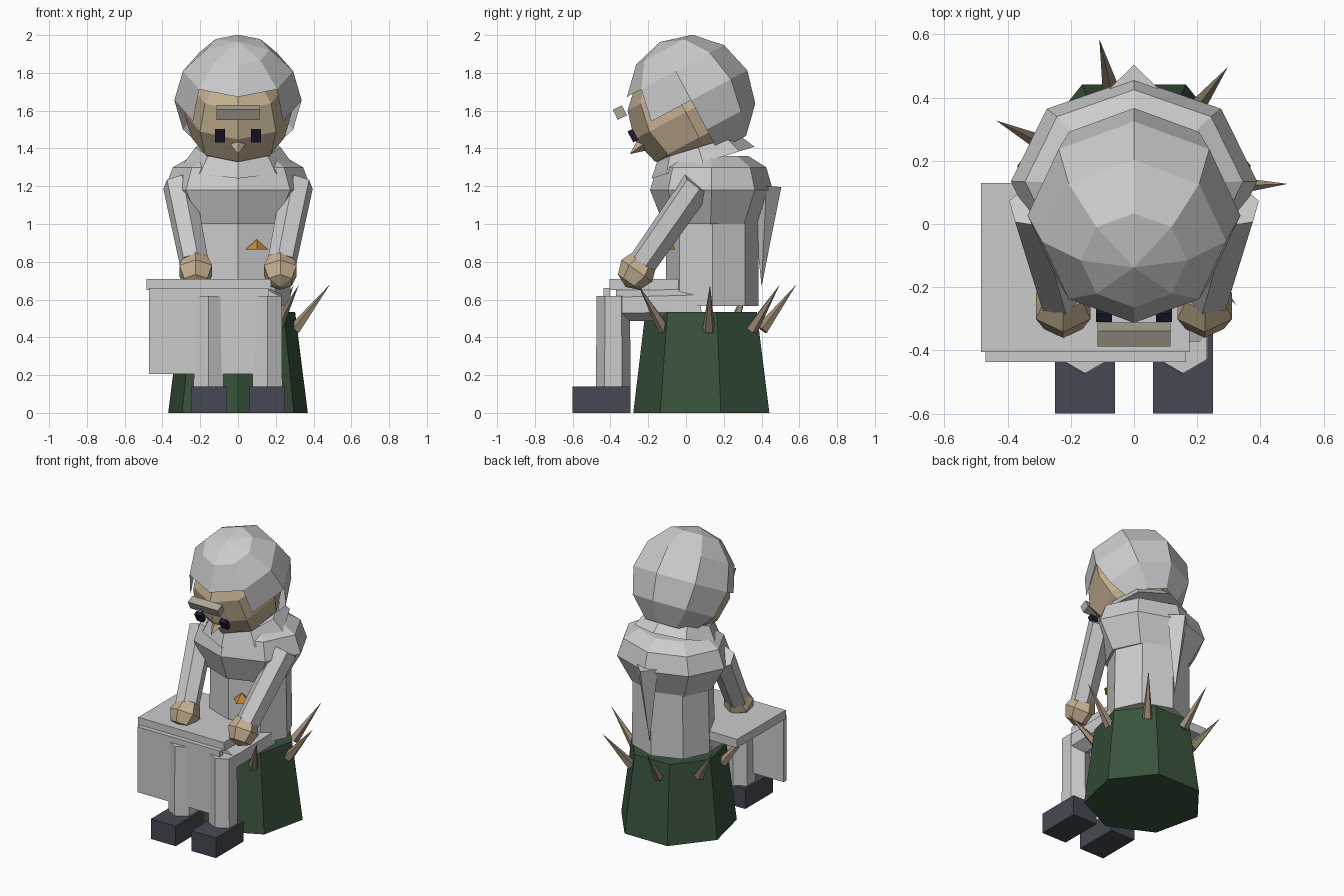
import bpy, bmesh, math
from mathutils import Vector, Matrix

if "Cube" in bpy.data.objects:
    bpy.data.objects.remove(bpy.data.objects["Cube"])

def mat(name, rgb):
    m = bpy.data.materials.new(name)
    m.diffuse_color = (*rgb, 1)
    m.use_nodes = True
    m.node_tree.nodes["Principled BSDF"].inputs["Base Color"].default_value = m.diffuse_color
    return m

GREEN = mat("moss", (0.04, 0.085, 0.045))
SKIN = mat("skin", (0.56, 0.44, 0.29))
THORN = mat("thorn", (0.33, 0.26, 0.18))
BROW = mat("brow", (0.42, 0.38, 0.31))
DARK = mat("eye", (0.012, 0.012, 0.03))
SHOE = mat("shoe", (0.06, 0.066, 0.085))
ORANGE = mat("orange", (0.55, 0.25, 0.04))

def finish(bm, name, m=None):
    bmesh.ops.recalc_face_normals(bm, faces=bm.faces)
    me = bpy.data.meshes.new(name)
    bm.to_mesh(me)
    bm.free()
    ob = bpy.data.objects.new(name, me)
    bpy.context.collection.objects.link(ob)
    if m:
        me.materials.append(m)
    return ob

def stack(name, n, rings, m=None):
    """Stacked n-sided rings (centre y, z, rx, ry), one corner at the front."""
    bm = bmesh.new()
    loops = []
    for cy, z, rx, ry in rings:
        loops.append([bm.verts.new((rx * math.sin(2 * math.pi * i / n),
                                    cy - ry * math.cos(2 * math.pi * i / n), z)) for i in range(n)])
    for a, b in zip(loops, loops[1:]):
        for i in range(n):
            j = (i + 1) % n
            bm.faces.new((a[i], a[j], b[j], b[i]))
    bm.faces.new(loops[0])
    bm.faces.new(loops[-1])
    return finish(bm, name, m)

def rod(name, p0, p1, r0, r1, n, m=None):
    """Tapered n-sided rod between two points."""
    p0, p1 = Vector(p0), Vector(p1)
    d = p1 - p0
    M = Matrix.Translation((p0 + p1) / 2) @ d.to_track_quat('Z', 'Y').to_matrix().to_4x4()
    bm = bmesh.new()
    bmesh.ops.create_cone(bm, cap_ends=True, segments=n, radius1=r0, radius2=r1,
                          depth=d.length, matrix=M)
    bmesh.ops.remove_doubles(bm, verts=bm.verts, dist=1e-5)
    return finish(bm, name, m)

def box(name, lo, hi, m=None, tilt=0):
    lo, hi = Vector(lo), Vector(hi)
    M = (Matrix.Translation((lo + hi) / 2) @ Matrix.Rotation(math.radians(tilt), 4, 'X')
         @ Matrix.Diagonal((*(hi - lo), 1)))
    bm = bmesh.new()
    bmesh.ops.create_cube(bm, size=1, matrix=M)
    return finish(bm, name, m)

def ball(name, c, size, seg, rings, tilt, m=None, keep=None):
    """Low-poly sphere, optionally keeping only some faces."""
    bm = bmesh.new()
    bmesh.ops.create_uvsphere(bm, u_segments=seg, v_segments=rings, radius=1)
    if keep:
        bad = [f for f in bm.faces if not keep(f.calc_center_median())]
        bmesh.ops.delete(bm, geom=bad, context='FACES')
    bm.transform(Matrix.Translation(c) @ Matrix.Rotation(math.radians(tilt), 4, 'X')
                 @ Matrix.Diagonal((*size, 1)))
    return finish(bm, name, m)

# stump seat with thorns around the rim
stack("stump", 7, [(0.10, 0, 0.379, 0.379), (0.095, 0.535, 0.31, 0.31)], GREEN)
for k in (-1, 0, 1, 2, 3, 4):
    a = math.radians(2 + k * 50.5)
    u = Vector((math.cos(a), math.sin(a), 0))
    base = Vector((0, 0.11, 0.44)) + u * 0.30
    tip = Vector((0, 0.11, 0.68)) + u * 0.487
    rod("thorn", base, tip, 0.034, 0, 5, THORN)

# dress and shawl
stack("dress", 8, [(0.14, 0.565, 0.28, 0.245), (0.14, 1.05, 0.27, 0.245)])
stack("shawl", 8, [(0.13, 1.0, 0.285, 0.25), (0.135, 1.18, 0.39, 0.325),
                   (0.135, 1.30, 0.345, 0.29), (0.13, 1.36, 0.24, 0.20)])
rod("shawl_tail", (0, 0.40, 0.67), (0, 0.425, 1.2), 0.0, 0.08, 4)

# collar leaning forward
t = Vector((0, -math.sin(0.3), math.cos(0.3)))
collar_base = Vector((0, 0.09, 1.325))
rod("collar", collar_base, collar_base + t * 0.085, 0.285, 0.225, 8)

# head, hair cap with open face
ball("head", (0, -0.002, 1.592), (0.285, 0.308, 0.305), 8, 6, 28, SKIN)

def hair_keep(c):
    a = math.degrees(math.atan2(abs(c.x), -c.y))
    return c.z > (0.4 if a < 45 else 0.1 if a < 90 else -0.8)

ball("hair", (0, 0.027, 1.655), (0.337, 0.337, 0.35), 8, 6, 28, keep=hair_keep)

# face details
box("brow", (-0.115, -0.377, 1.56), (0.115, -0.323, 1.62), BROW, 26)
for s in (-1, 1):
    box("eye", (s * 0.095 - 0.026, -0.296, 1.435), (s * 0.095 + 0.026, -0.266, 1.5), DARK, 28)
rod("nose", (0, -0.225, 1.425), (0, -0.297, 1.37), 0.042, 0, 4, SKIN)

# limbs
for s in (-1, 1):
    rod("sleeve", (s * 0.315, 0.06, 1.21), (s * 0.233, -0.225, 0.80), 0.085, 0.078, 6)
    ball("hand", (s * 0.224, -0.26, 0.753), (0.1, 0.1, 0.105), 6, 4, -35, SKIN)
    rod("thigh", (s * 0.155, 0.08, 0.58), (s * 0.155, -0.37, 0.57), 0.09, 0.085, 6)
    rod("shin", (s * 0.155, -0.385, 0.12), (s * 0.155, -0.385, 0.62), 0.092, 0.088, 6)
    box("shoe", (s * 0.155 - 0.095, -0.6, 0), (s * 0.155 + 0.095, -0.295, 0.14), SHOE)

# board on the lap with hanging front panel
box("lap_board", (-0.485, -0.405, 0.65), (0.175, 0.13, 0.71))
box("hanging_panel", (-0.47, -0.437, 0.205), (0.165, -0.402, 0.66))

# small orange ornament on the dress
rod("ornament", (0.1, -0.1, 0.865), (0.1, -0.1, 0.92), 0.06, 0, 4, ORANGE)
